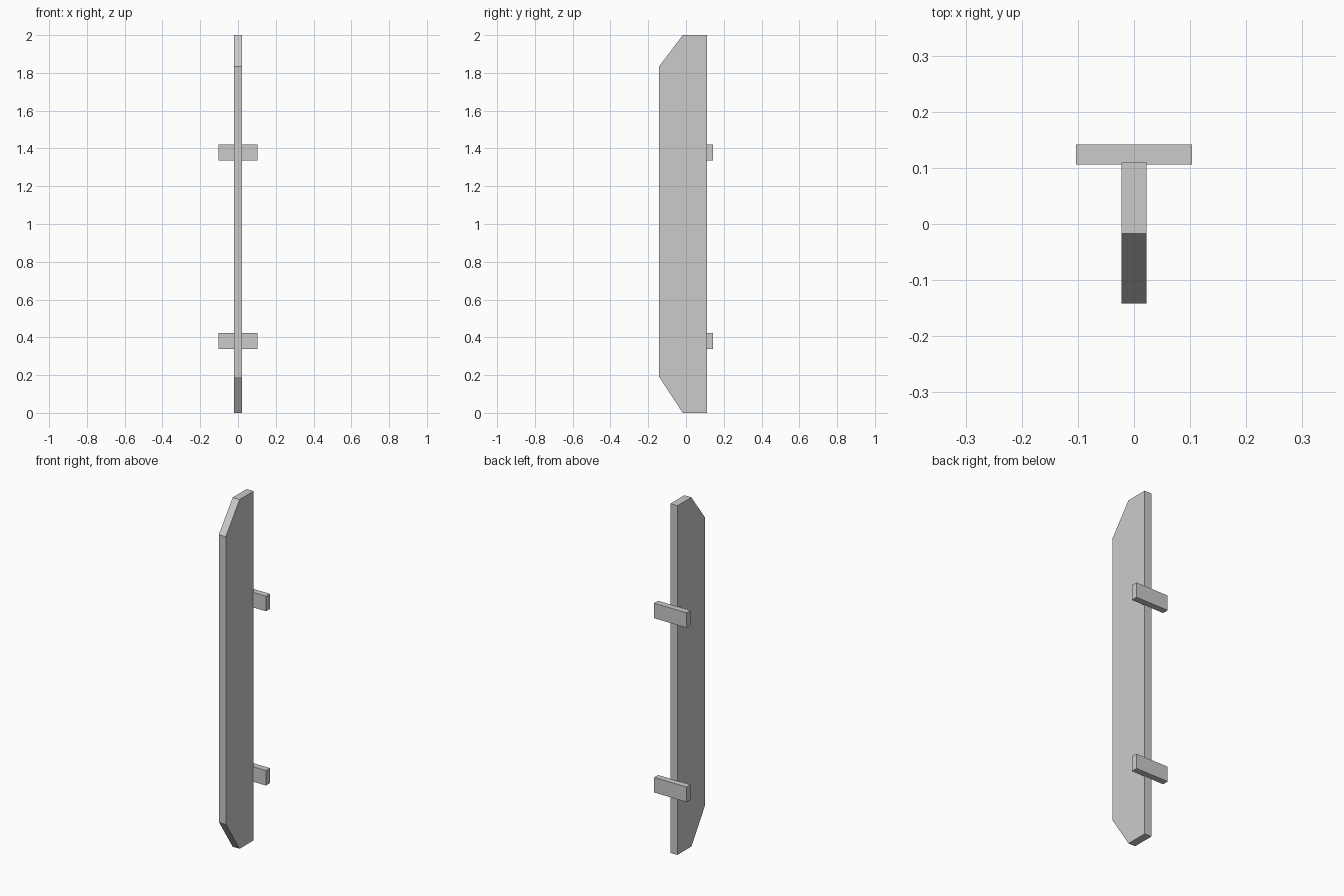
import bpy
import bmesh
from mathutils import Matrix, Vector

cube = bpy.data.objects.get("Cube")
if cube:
    bpy.data.objects.remove(cube, do_unlink=True)

grey = bpy.data.materials.new("light_grey")
grey.use_nodes = True
colour = (0.6, 0.6, 0.6, 1)
grey.diffuse_color = colour
grey.node_tree.nodes["Principled BSDF"].inputs["Base Color"].default_value = colour


def add_object(name, bm):
    bmesh.ops.recalc_face_normals(bm, faces=bm.faces[:])
    mesh = bpy.data.meshes.new(name)
    bm.to_mesh(mesh)
    bm.free()
    mesh.materials.append(grey)
    obj = bpy.data.objects.new(name, mesh)
    bpy.context.collection.objects.link(obj)
    return obj


# Upright board: side profile (y, z) with chamfered front corners
half_width = 0.022
profile = [(0.11, 0), (-0.017, 0), (-0.142, 0.19),
           (-0.142, 1.835), (-0.017, 2), (0.11, 2)]
bm = bmesh.new()
side = bm.faces.new([bm.verts.new((-half_width, y, z)) for y, z in profile])
extruded = bmesh.ops.extrude_face_region(bm, geom=[side], use_keep_orig=True)
moved = [v for v in extruded["geom"] if isinstance(v, bmesh.types.BMVert)]
bmesh.ops.translate(bm, verts=moved, vec=(2 * half_width, 0, 0))
add_object("board", bm)

# Crosswise mounting battens on the back edge
for name, z in (("lower_batten", 0.38), ("upper_batten", 1.378)):
    bm = bmesh.new()
    bmesh.ops.create_cube(bm, size=1, matrix=Matrix.Diagonal((0.206, 0.036, 0.086, 1)))
    add_object(name, bm).location = Vector((0, 0.124, z))
